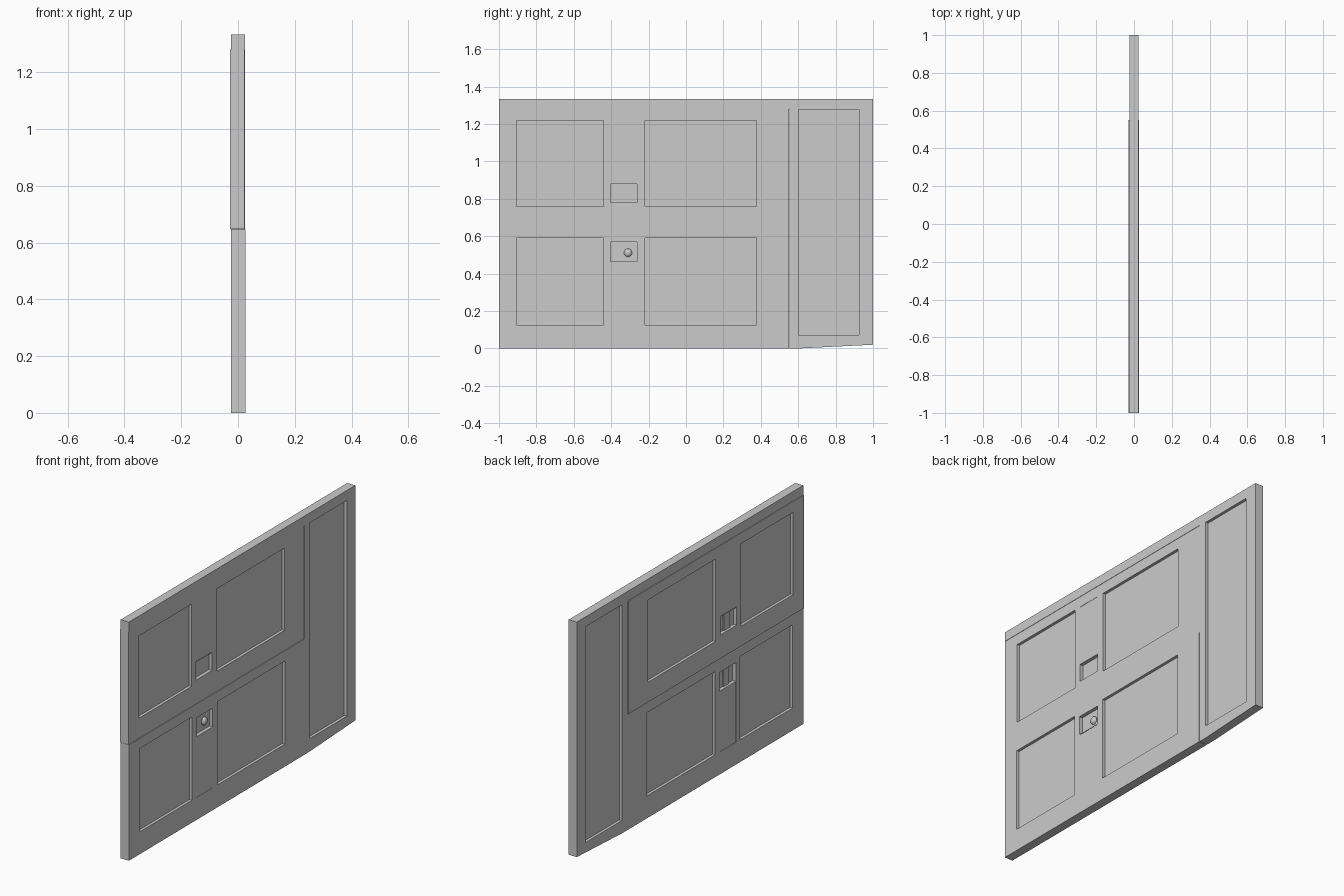
import bpy
import bmesh

if "Cube" in bpy.data.objects:
    bpy.data.objects.remove(bpy.data.objects["Cube"])


def prism(name, pts, x0, x1):
    """Solid from a (y, z) outline spanning x0..x1."""
    bm = bmesh.new()
    face = bm.faces.new([bm.verts.new((x0, y, z)) for y, z in pts])
    res = bmesh.ops.extrude_face_region(bm, geom=[face])
    verts = [g for g in res["geom"] if isinstance(g, bmesh.types.BMVert)]
    bmesh.ops.translate(bm, verts=verts, vec=(x1 - x0, 0, 0))
    bmesh.ops.recalc_face_normals(bm, faces=bm.faces[:])
    me = bpy.data.meshes.new(name)
    bm.to_mesh(me)
    bm.free()
    ob = bpy.data.objects.new(name, me)
    bpy.context.collection.objects.link(ob)
    return ob


def board(name, y0, y1, z0, z1, x0, x1):
    return prism(name, [(y0, z0), (y1, z0), (y1, z1), (y0, z1)], x0, x1)


def recess(ob, x0, x1, openings):
    """Sink rectangular panels into both faces, leaving a thin core."""
    bpy.context.view_layer.objects.active = ob
    for y0, y1, z0, z1, depth in openings:
        for a, b in ((x0 - 0.05, x0 + depth), (x1 - depth, x1 + 0.05)):
            cutter = board("panel_cutter", y0, y1, z0, z1, a, b)
            cutter.hide_render = True
            mod = ob.modifiers.new("recess", "BOOLEAN")
            mod.operation = "DIFFERENCE"
            mod.solver = "EXACT"
            mod.object = cutter
            bpy.ops.object.modifier_apply(modifier=mod.name)
            bpy.data.objects.remove(cutter)


D = 0.016

# Top rail along the whole length
board("top_rail", -1, 1, 1.28, 1.333, -0.025, 0.025)

# Wide end section with a tall panel and slightly raised lower edge
end = prism("end_section", [(0.553, 0), (0.6, 0), (1, 0.02), (1, 1.28), (0.553, 1.28)],
            -0.025, 0.025)
recess(end, -0.025, 0.025, [(0.602, 0.925, 0.072, 1.277, D)])

# Upper and lower panelled leaves, set very slightly out of line
leaves = (("upper_leaf", 0.648, 1.28, -0.029, 0.023, 0.76, 1.22, 0.78, 0.88),
          ("lower_leaf", 0.0, 0.647, -0.025, 0.026, 0.125, 0.59, 0.465, 0.57))
for name, z0, z1, x0, x1, p0, p1, s0, s1 in leaves:
    leaf = board(name, -1, 0.55, z0, z1, x0, x1)
    strip = (s1 + 0.004, p1) if name == "upper_leaf" else (p0, s0 - 0.004)
    recess(leaf, x0, x1, [
        (-0.905, -0.442, p0, p1, D),
        (-0.22, 0.378, p0, p1, D),
        (-0.405, -0.262, s0, s1, D + 0.004),
        (-0.405, -0.262, *strip, 0.0015)])
    # Upright slat behind the small square recess
    board(name + "_slat", -0.365, -0.315, s0, s1, x0 + 0.014, x0 + 0.022)

# Small knob in the lower square recess
bpy.ops.mesh.primitive_uv_sphere_add(segments=12, ring_count=8, radius=0.022,
                                     location=(0.008, -0.31, 0.512))
knob = bpy.context.object
knob.name = "knob"
knob.scale = (0.7, 1, 1)
